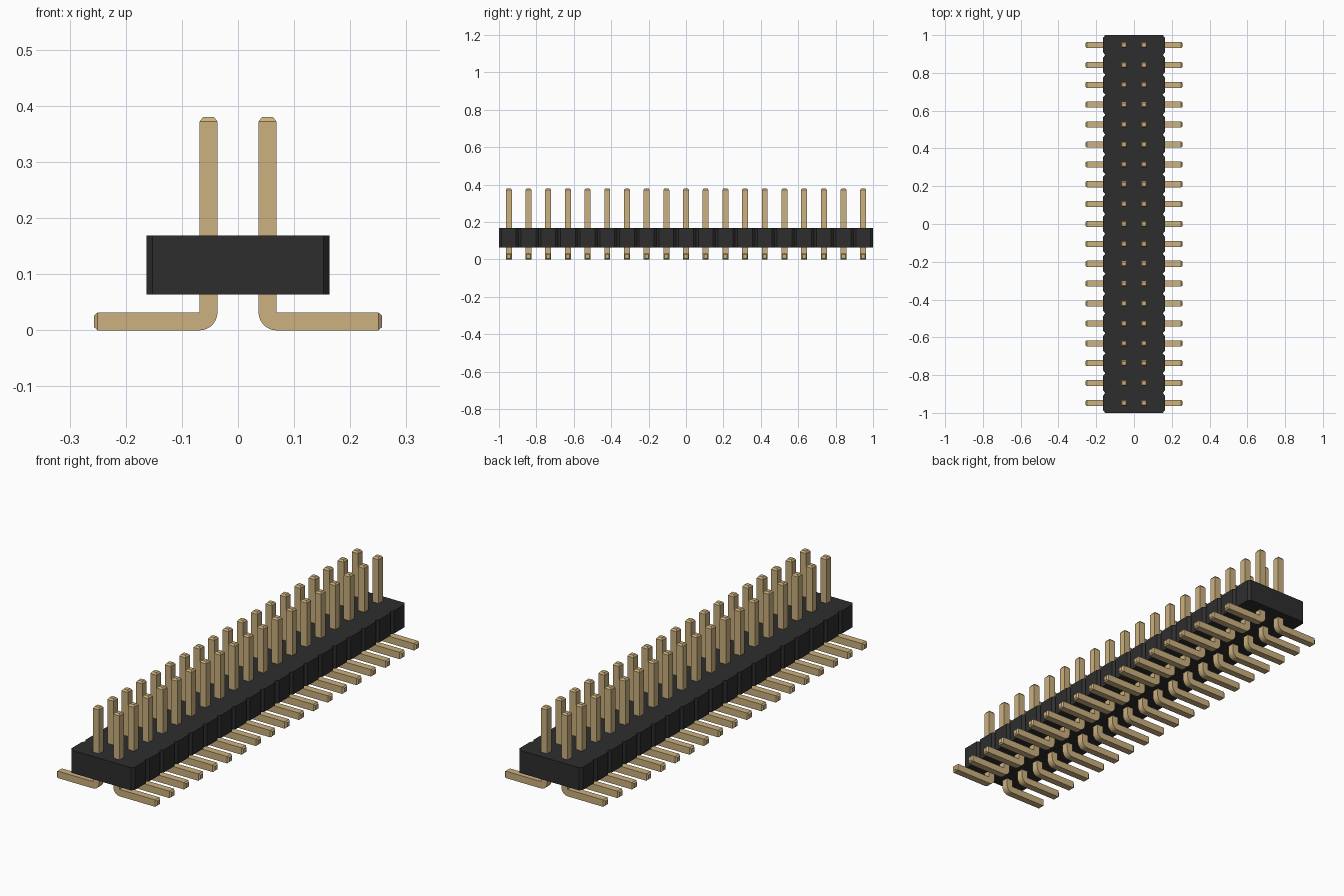
import bpy, bmesh, math
from mathutils import Vector

cube = bpy.data.objects.get("Cube")
if cube:
    bpy.data.objects.remove(cube, do_unlink=True)

COUNT = 19
PITCH = 2 / COUNT
HALF = 0.016           # half thickness of a pin
PIN_X = PITCH / 2


def material(name, color):
    mat = bpy.data.materials.new(name)
    mat.use_nodes = True
    mat.diffuse_color = color
    mat.node_tree.nodes["Principled BSDF"].inputs["Base Color"].default_value = color
    return mat


def make_object(name, bm, mat):
    bmesh.ops.remove_doubles(bm, verts=bm.verts, dist=1e-5)
    bmesh.ops.recalc_face_normals(bm, faces=bm.faces)
    mesh = bpy.data.meshes.new(name)
    bm.to_mesh(mesh)
    bm.free()
    mesh.materials.append(mat)
    obj = bpy.data.objects.new(name, mesh)
    bpy.context.collection.objects.link(obj)
    return obj


black = material("black plastic", (0.027, 0.027, 0.027, 1))
gold = material("gold metal", (0.60, 0.44, 0.21, 1))

# Housing: a notched outline, one chamfered block per pin pair
half_width, chamfer_x, chamfer_y = 0.163, 0.011, 0.013
side = []
for i in range(COUNT):
    y0 = -1 + i * PITCH
    y1 = y0 + PITCH
    side += [(half_width - chamfer_x, y0), (half_width, y0 + chamfer_y),
             (half_width, y1 - chamfer_y)]
side.append((half_width - chamfer_x, 1))
outline = side + [(-x, y) for x, y in reversed(side)]

bm = bmesh.new()
base = bm.faces.new([bm.verts.new((x, y, 0.064)) for x, y in outline])
top = bmesh.ops.extrude_face_region(bm, geom=[base])["geom"]
bmesh.ops.translate(bm, vec=(0, 0, 0.105),
                    verts=[v for v in top if isinstance(v, bmesh.types.BMVert)])
make_object("housing", bm, black)

# Pin: square sections swept along foot, bend and post; (centre, angle, half size)
corner = Vector((PIN_X + HALF, 0, 2 * HALF))
sections = [(Vector((0.257, 0, HALF)), 0, 0.01), (Vector((0.25, 0, HALF)), 0, HALF)]
for i in range(9):
    a = math.pi / 2 * i / 8
    sections.append((corner - HALF * Vector((math.sin(a), 0, math.cos(a))), a, HALF))
sections += [(Vector((PIN_X, 0, 0.372)), math.pi / 2, HALF),
             (Vector((PIN_X, 0, 0.38)), math.pi / 2, 0.01)]

bm = bmesh.new()
rings = []
for centre, a, size in sections:
    across = Vector((math.sin(a), 0, math.cos(a))) * size
    wide = Vector((0, size, 0))
    rings.append([bm.verts.new(centre + s * across + t * wide)
                  for s, t in ((-1, -1), (-1, 1), (1, 1), (1, -1))])
for low, high in zip(rings, rings[1:]):
    for k in range(4):
        n = (k + 1) % 4
        # the inside of the bend is a single sharp edge
        if k == 2 and (low[2].co - high[2].co).length < 1e-5:
            continue
        bm.faces.new((low[k], low[n], high[n], high[k]))
bm.faces.new(rings[0])
bm.faces.new(rings[-1])
pins = make_object("pins", bm, gold)

# Mirror to both sides and repeat along the housing
for v in pins.data.vertices:
    v.co.y -= 1 - PITCH / 2
mirror = pins.modifiers.new("both sides", 'MIRROR')
mirror.use_axis = (True, False, False)
mirror.use_mirror_merge = False
row = pins.modifiers.new("row", 'ARRAY')
row.count = COUNT
row.use_relative_offset = False
row.use_constant_offset = True
row.constant_offset_displace = (0, PITCH, 0)

bpy.ops.object.select_all(action='DESELECT')
pins.select_set(True)
bpy.context.view_layer.objects.active = pins
bpy.ops.object.shade_smooth_by_angle(angle=math.radians(30))
